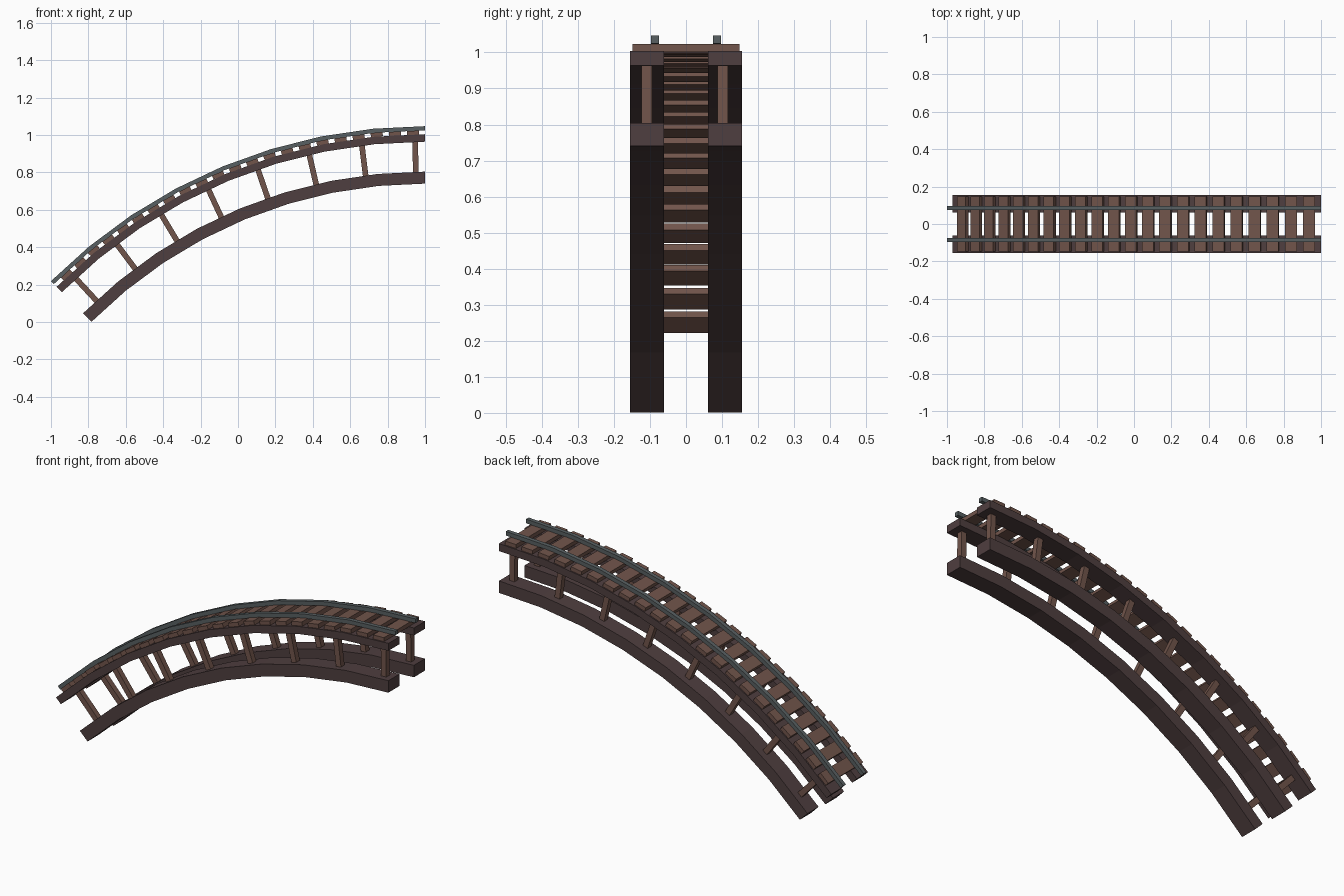
import bpy, bmesh, math
from mathutils import Matrix, Vector

cube = bpy.data.objects.get("Cube")
if cube:
    bpy.data.objects.remove(cube, do_unlink=True)

# Arc centre in the xz plane; the angle grows from the top towards -x
CENTRE = Vector((1.0, 0.0, -1.782))
SWEEP = math.radians(45)
SEGMENTS = 8
STEP = SWEEP / SEGMENTS


def material(name, colour):
    mat = bpy.data.materials.new(name)
    mat.use_nodes = True
    mat.diffuse_color = (*colour, 1)
    mat.node_tree.nodes["Principled BSDF"].inputs["Base Color"].default_value = (*colour, 1)
    return mat


dark_wood = material("dark wood", (0.078, 0.049, 0.050))
light_wood = material("light wood", (0.165, 0.090, 0.070))
steel = material("steel grey", (0.098, 0.117, 0.122))


def finish(name, bm, mat):
    bmesh.ops.recalc_face_normals(bm, faces=bm.faces)
    mesh = bpy.data.meshes.new(name)
    bm.to_mesh(mesh)
    bm.free()
    mesh.materials.append(mat)
    bpy.context.collection.objects.link(bpy.data.objects.new(name, mesh))


def arc_point(angle, z, y):
    """Point on the arc whose top end lies at height z."""
    r = z - CENTRE.z
    return CENTRE + Vector((-r * math.sin(angle), y, r * math.cos(angle)))


def arc_beam(name, y, width, z0, z1, mat):
    """Rectangular section swept along the faceted arc."""
    bm = bmesh.new()
    section = [(z0, y - width / 2), (z1, y - width / 2), (z1, y + width / 2), (z0, y + width / 2)]
    rings = [[bm.verts.new(arc_point(i * STEP, z, v)) for z, v in section]
             for i in range(SEGMENTS + 1)]
    for a, b in zip(rings, rings[1:]):
        for k in range(4):
            n = (k + 1) % 4
            bm.faces.new((a[k], a[n], b[n], b[k]))
    bm.faces.new(rings[0])
    bm.faces.new(rings[-1])
    finish(name, bm, mat)


def arc_blocks(name, angles, y, size, z, mat):
    """Boxes set along the arc, each turned to face its centre."""
    bm = bmesh.new()
    for degrees in angles:
        a = math.radians(degrees)
        mid = (math.floor(a / STEP) + 0.5) * STEP
        r = (z - CENTRE.z) * math.cos(STEP / 2) / math.cos(a - mid)
        place = (Matrix.Translation(CENTRE) @ Matrix.Rotation(-a, 4, 'Y')
                 @ Matrix.Translation((0, y, r)) @ Matrix.Diagonal((*size, 1)))
        bmesh.ops.create_cube(bm, size=1, matrix=place)
    finish(name, bm, mat)


# Beams, rails and posts on both sides
for side, s, post_y in (("right", -1, -0.109), ("left", 1, 0.102)):
    arc_beam(side + "_upper_beam", s * 0.108, 0.094, 0.964, 1.004, dark_wood)
    arc_beam(side + "_lower_beam", s * 0.108, 0.094, 0.740, 0.804, dark_wood)
    arc_beam(side + "_rail", s * 0.086, 0.022, 1.025, 1.047, steel)
    arc_blocks(side + "_posts", [1.1 + 5.96 * i for i in range(8)], post_y,
               (0.030, 0.030, 0.172), 0.884, light_wood)

# Cross ties under the rails
arc_blocks("cross_ties", [1.3 + 2.0 * i for i in range(22)], 0,
           (0.064, 0.296, 0.022), 1.0145, light_wood)
